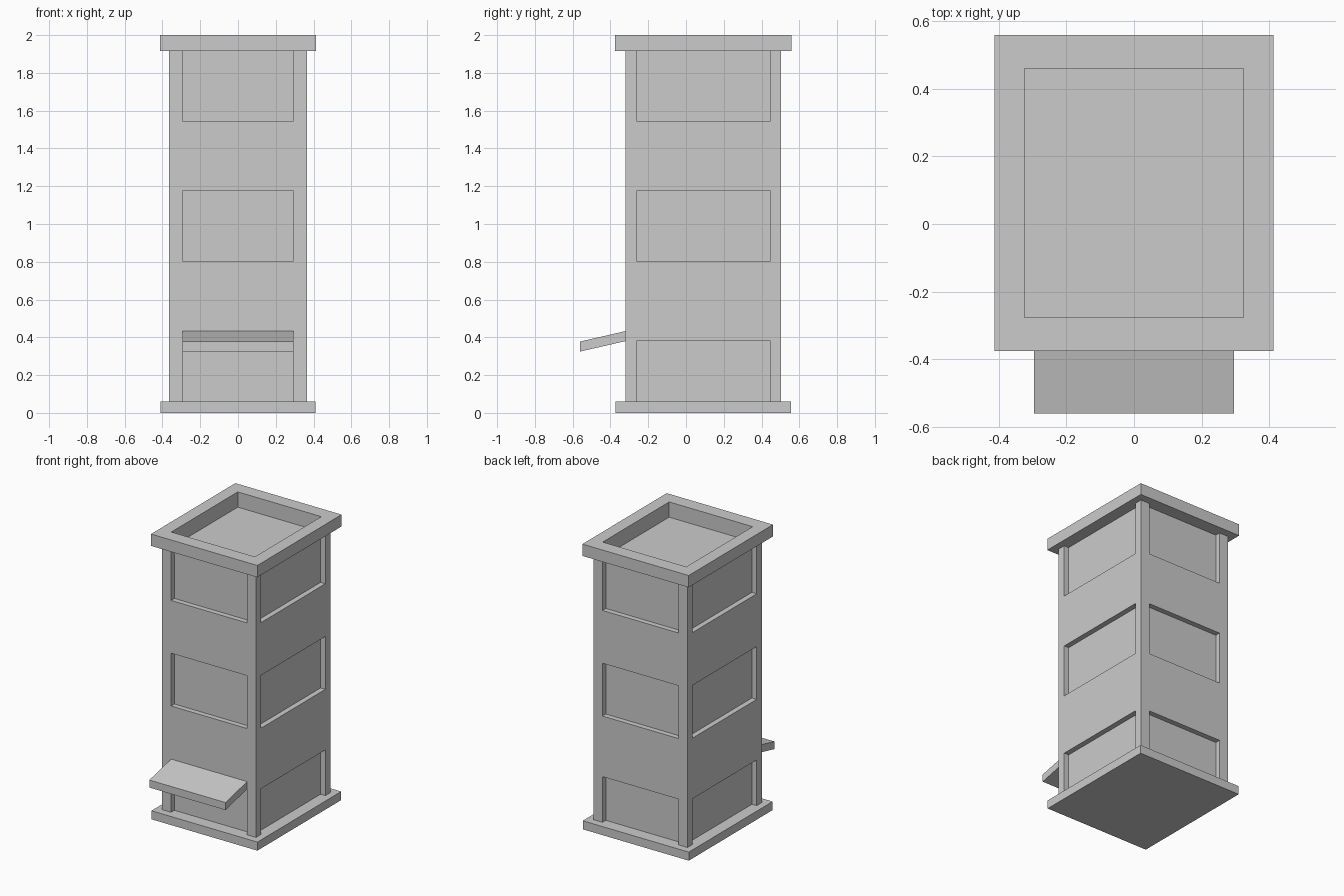
import bpy, bmesh

if "Cube" in bpy.data.objects:
    bpy.data.objects.remove(bpy.data.objects["Cube"])

CY = 0.092            # tower centre in y (canopy sticks out in front)
HX, HY = 0.364, 0.412  # half width and half depth of the walls
DEPTH = 0.037         # window recess depth


def boxes(name, bounds, cutter=False):
    """One object holding a box for each (x0, x1, y0, y1, z0, z1)."""
    bm = bmesh.new()
    for x0, x1, y0, y1, z0, z1 in bounds:
        for v in bmesh.ops.create_cube(bm, size=1)["verts"]:
            v.co = ((x0 + x1) / 2 + v.co.x * (x1 - x0),
                    (y0 + y1) / 2 + v.co.y * (y1 - y0),
                    (z0 + z1) / 2 + v.co.z * (z1 - z0))
    mesh = bpy.data.meshes.new(name)
    bm.to_mesh(mesh)
    bm.free()
    ob = bpy.data.objects.new(name, mesh)
    bpy.context.collection.objects.link(ob)
    if cutter:
        ob.hide_render = True
        ob.display_type = 'WIRE'
    return ob


def block(name, hx, hy, z0, z1, cutter=False):
    return boxes(name, [(-hx, hx, CY - hy, CY + hy, z0, z1)], cutter)


def cut(ob, cutter):
    mod = ob.modifiers.new("cut_" + cutter.name, 'BOOLEAN')
    mod.operation = 'DIFFERENCE'
    mod.solver = 'EXACT'
    mod.object = cutter


# base slab, walls and roof slab
block("base_slab", 0.411, 0.464, 0, 0.06)
walls = block("tower_walls", HX, HY, 0.06, 1.917)
roof = block("roof_slab", 0.412, 0.467, 1.917, 2.0)

# window recesses on all four sides of three storeys
wins = []
for z0, z1 in ((0.03, 0.38), (0.805, 1.175), (1.545, 1.95)):
    for s in (-1, 1):
        y = sorted((CY + s * (HY - DEPTH), CY + s * (HY + 0.1)))
        x = sorted((s * (HX - DEPTH), s * (HX + 0.1)))
        wins.append((-0.295, 0.295, *y, z0, z1))
        wins.append((*x, CY - 0.355, CY + 0.355, z0, z1))
cut(walls, boxes("window_cutter", wins, True))

# sunken roof well, slightly deeper than the roof slab
well = block("roof_well_cutter", 0.324, 0.368, 1.893, 2.1, True)
cut(walls, well)
cut(roof, well)

# sloping entrance canopy: sheared box
canopy = boxes("entrance_canopy", [(-0.295, 0.295, -0.56, CY - HY, 0.38, 0.433)])
for v in canopy.data.vertices:
    if v.co.y < -0.4:
        v.co.z -= 0.055
